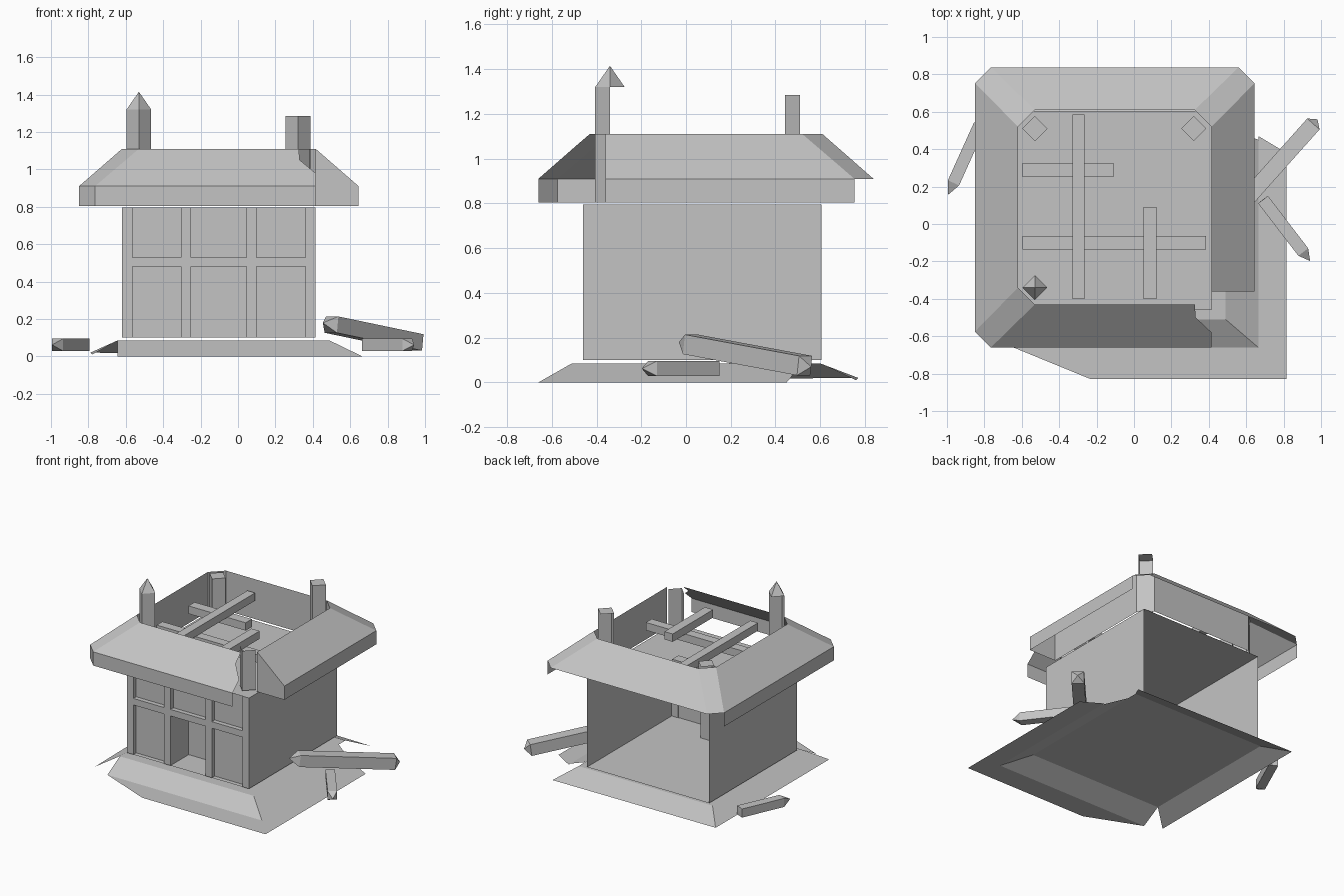
import bpy, bmesh, math
from mathutils import Vector

old = bpy.data.objects.get("Cube")
if old:
    bpy.data.objects.remove(old)

grey = bpy.data.materials.new("plain grey")
grey.use_nodes = True
COL = (0.55, 0.55, 0.55, 1)
grey.diffuse_color = COL
grey.node_tree.nodes["Principled BSDF"].inputs["Base Color"].default_value = COL


def make(name, polys):
    """One object from a list of polygons, each a list of points."""
    bm = bmesh.new()
    for poly in polys:
        bm.faces.new([bm.verts.new(p) for p in poly])
    bmesh.ops.remove_doubles(bm, verts=bm.verts, dist=0.0005)
    bmesh.ops.recalc_face_normals(bm, faces=bm.faces)
    me = bpy.data.meshes.new(name)
    bm.to_mesh(me)
    bm.free()
    me.materials.append(grey)
    ob = bpy.data.objects.new(name, me)
    bpy.context.collection.objects.link(ob)


def box(name, x0, x1, y0, y1, z0, z1):
    bpy.ops.mesh.primitive_cube_add(size=1, location=((x0 + x1) / 2, (y0 + y1) / 2, (z0 + z1) / 2))
    ob = bpy.context.object
    ob.name = name
    ob.scale = (x1 - x0, y1 - y0, z1 - z0)
    ob.data.materials.append(grey)


def wall(a, b, z0, z1):
    """Upright quad between two plan points."""
    return [(*a, z0), (*b, z0), (*b, z1), (*a, z1)]


def flat(x0, x1, y0, y1, z):
    return [(x0, y0, z), (x1, y0, z), (x1, y1, z), (x0, y1, z)]


# House shell, open at the back
L, R, F, B = -0.62, 0.415, -0.46, 0.605
Z0, Z1, ZM = 0.10, 0.795, 0.48
make("house_shell", [
    wall((L, F), (L, B), Z0, Z1), wall((R, F), (R, B), Z0, Z1),
    flat(L, R, F, B, Z0), flat(L, R, F, B, Z1)])

# Timber front: posts, rail, recessed panels and a deep doorway
posts = [(L, -0.565), (-0.305, -0.25), (0.045, 0.10), (0.36, R)]
for i, (a, b) in enumerate(posts):
    box(f"front_post_{i}", a, b, F, F + 0.04, Z0, Z1)
for i in range(3):
    a, b = posts[i][1], posts[i + 1][0]
    box(f"front_rail_{i}", a, b, F, F + 0.04, ZM, ZM + 0.05)
    make(f"upper_panel_{i}", [wall((a, F + 0.035), (b, F + 0.035), ZM + 0.05, Z1)])
    if i == 1:
        D = F + 0.22
        make("doorway", [wall((a, F), (a, D), Z0, ZM), wall((a, D), (b, D), Z0, ZM),
                         wall((b, D), (b, F), Z0, ZM), flat(a, b, F, D, ZM)])
    else:
        make(f"lower_panel_{i}", [wall((a, F + 0.035), (b, F + 0.035), Z0, ZM)])


# Roof ring with clipped corners
def ring(x0, x1, y0, y1, c):
    return [(x0 + c, y0), (x1 - c, y0), (x1, y0 + c), (x1, y1 - c),
            (x1 - c, y1), (x0 + c, y1), (x0, y1 - c), (x0, y0 + c)]


inner = ring(L, R, -0.43, 0.61, 0.09)
outer = ring(-0.85, 0.645, -0.66, 0.838, 0.085)
EAVE, MID, TOP = 0.805, 0.91, 1.11


def slope(i):
    j = (i + 1) % 8
    return [(*outer[i], MID), (*outer[j], MID), (*inner[j], TOP), (*inner[i], TOP)]


def fascia(i):
    return wall(outer[i], outer[(i + 1) % 8], EAVE, MID)


def lining(i):
    return wall(inner[i], inner[(i + 1) % 8], EAVE, TOP)


make("roof_back", [slope(4), lining(4)])
make("roof_back_corners", [slope(3), lining(3), slope(5), lining(5)])
make("roof_left_side", [slope(6), fascia(6), lining(6)])
make("roof_front_corner", [slope(7), fascia(7)])

# Right roof side, stopping short of the broken corner
yr = -0.36
xo = outer[3][0]
make("roof_right_side", [
    [(xo, yr, MID), (*outer[3], MID), (*inner[3], TOP), (R, yr, TOP)],
    wall((xo, yr), outer[3], EAVE, MID), wall((R, yr), inner[3], EAVE, TOP),
    [(R, yr, EAVE), (xo, yr, EAVE), (xo, yr, MID), (R, yr, TOP)]])

# Front roof side with its snapped end
make("roof_front", [
    [(*outer[0], MID), (R, -0.66, MID), (R, -0.58, 0.98), (0.33, -0.50, 1.05),
     (0.325, -0.43, TOP), (*inner[0], TOP)],
    wall(outer[0], (R, -0.66), EAVE, MID)])


# Corner posts set diagonally; only the forward faces are present
def corner_post(name, x, y, r, z1, tip=0.0, cap=True):
    pts = w, s, e, n = (x - r, y), (x, y - r), (x + r, y), (x, y + r)
    polys = [wall(w, s, EAVE, z1), wall(s, e, EAVE, z1)]
    if tip:
        apex = (x, y, z1 + tip)
        polys += [[(*pts[k], z1), (*pts[(k + 1) % 4], z1), apex] for k in range(4)]
    if cap:
        polys.append([(*p, z1) for p in pts])
    make(name, polys)


corner_post("pointed_post", -0.53, -0.34, 0.066, 1.32, tip=0.095)
corner_post("tall_back_post", 0.32, 0.51, 0.067, 1.285)
corner_post("short_back_post", -0.53, 0.51, 0.067, TOP)
corner_post("broken_front_post", 0.32, -0.34, 0.066, TOP, cap=False)

# Loft beams
box("cross_beam_long", -0.595, 0.385, -0.135, -0.065, 0.90, 0.96)
box("cross_beam_short", -0.595, -0.11, 0.25, 0.325, 0.90, 0.96)
box("loft_beam_long", -0.33, -0.265, -0.40, 0.585, 0.96, 1.02)
box("loft_beam_short", 0.05, 0.12, -0.40, 0.09, 0.96, 1.02)

# Ground apron wrapping the front and right of the plinth
make("ground_apron", [
    [(x, y, 0) for x, y in ((-0.645, -0.66), (-0.23, -0.83), (0.815, -0.83), (0.665, -0.66))],
    [(x, y, 0) for x, y in ((0.815, -0.83), (0.815, 0.38), (0.665, 0.47), (0.665, -0.66))]])

# Hollow plinth with sloping skirts
H = 0.085
make("plinth", [
    flat(-0.645, 0.49, -0.51, 0.60, H),
    [(-0.645, -0.66, 0), (0.665, -0.66, 0), (0.49, -0.51, H), (-0.645, -0.51, H)],
    [(0.665, -0.66, 0), (0.665, 0.45, 0), (0.49, 0.52, H), (0.49, -0.51, H)],
    [(-0.645, -0.51, H), (-0.645, 0.60, H), (-0.79, 0.77, 0.02), (-0.78, -0.62, 0.01)],
    [(-0.645, 0.60, H), (0.49, 0.60, H), (0.60, 0.76, 0.01), (-0.79, 0.77, 0.02)]])


# Fallen timbers: square bars with pointed ends
def timber(name, a, b, w, tip_a, tip_b):
    a, b = Vector(a), Vector(b)
    d = (b - a).normalized()
    side = d.cross(Vector((0, 0, 1))).normalized()
    up = side.cross(d)
    offs = [(side * i + up * j) * w / 2 for i, j in ((-1, -1), (1, -1), (1, 1), (-1, 1))]
    polys = []
    for k in range(4):
        p, q = offs[k], offs[(k + 1) % 4]
        polys += [[a + p, a + q, b + q, b + p],
                  [a + p, a + q, a - d * tip_a], [b + p, b + q, b + d * tip_b]]
    make(name, polys)


timber("fallen_beam_large", (0.50, 0.02, 0.17), (0.955, 0.53, 0.075), 0.088, 0.07, 0.04)
timber("fallen_beam_small", (0.69, 0.13, 0.062), (0.905, -0.15, 0.062), 0.066, 0.002, 0.06)
timber("fallen_beam_left", (-0.825, 0.53, 0.062), (-0.965, 0.22, 0.062), 0.066, 0.002, 0.07)
